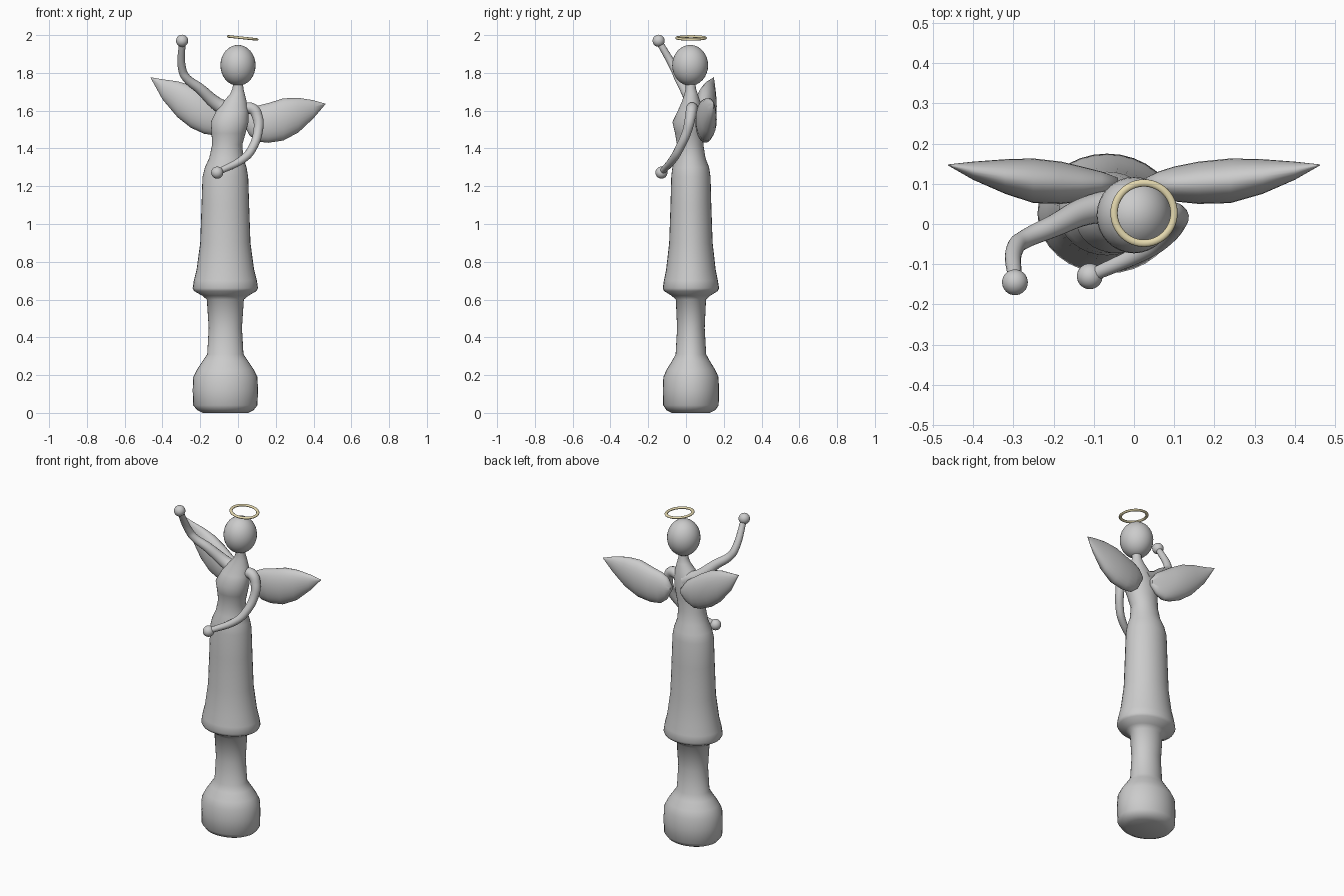
import bpy, bmesh, math

if "Cube" in bpy.data.objects:
    bpy.data.objects.remove(bpy.data.objects["Cube"])


def finish(obj, angle=60):
    bpy.ops.object.select_all(action='DESELECT')
    obj.select_set(True)
    bpy.context.view_layer.objects.active = obj
    bpy.ops.object.shade_smooth_by_angle(angle=math.radians(angle))


def loft(name, rings):
    """Skin a list of point rings and cap both ends."""
    bm = bmesh.new()
    loops = [[bm.verts.new(p) for p in ring] for ring in rings]
    n = len(loops[0])
    for a, b in zip(loops, loops[1:]):
        for i in range(n):
            j = (i + 1) % n
            bm.faces.new((a[i], a[j], b[j], b[i]))
    bm.faces.new(loops[0])
    bm.faces.new(loops[-1])
    bmesh.ops.recalc_face_normals(bm, faces=bm.faces)
    mesh = bpy.data.meshes.new(name)
    bm.to_mesh(mesh)
    bm.free()
    obj = bpy.data.objects.new(name, mesh)
    bpy.context.collection.objects.link(obj)
    finish(obj)
    return obj


def angles(n):
    return [2 * math.pi * i / n for i in range(n)]


def ball(name, loc, scale):
    bpy.ops.mesh.primitive_uv_sphere_add(segments=32, ring_count=16, radius=1, location=loc)
    obj = bpy.context.object
    obj.name = name
    obj.scale = scale
    finish(obj)


def arm(name, points):
    """Tapered tube through (x, y, z, radius) points, with a ball hand at the end."""
    curve = bpy.data.curves.new(name, 'CURVE')
    curve.dimensions = '3D'
    curve.bevel_depth = 1
    curve.bevel_resolution = 6
    curve.use_fill_caps = True
    spline = curve.splines.new('BEZIER')
    spline.bezier_points.add(len(points) - 1)
    for bp, (x, y, z, r) in zip(spline.bezier_points, points):
        bp.co = (x, y, z)
        bp.radius = r
        bp.handle_left_type = bp.handle_right_type = 'AUTO'
    obj = bpy.data.objects.new(name, curve)
    bpy.context.collection.objects.link(obj)
    bpy.ops.object.select_all(action='DESELECT')
    obj.select_set(True)
    bpy.context.view_layer.objects.active = obj
    bpy.ops.object.convert(target='MESH')
    finish(bpy.context.object)
    ball(name + "_hand", points[-1][:3], (0.032,) * 3)


# Gown and plinth: (z, centre x, radius x, centre y, radius y)
lower = [(0.0, 0.12, 0.10), (0.015, 0.15, 0.13), (0.04, 0.17, 0.147), (0.12, 0.173, 0.149),
         (0.19, 0.17, 0.146), (0.23, 0.15, 0.128), (0.275, 0.12, 0.10), (0.31, 0.096, 0.081),
         (0.45, 0.088, 0.073), (0.60, 0.098, 0.08), (0.62, 0.122, 0.102), (0.645, 0.165, 0.142),
         (0.66, 0.173, 0.149), (0.70, 0.167, 0.143), (0.76, 0.152, 0.131), (0.90, 0.133, 0.115),
         (1.10, 0.126, 0.108), (1.25, 0.121, 0.104)]
profile = [(z, -0.067, rx, 0.026, ry) for z, rx, ry in lower]
profile += [(1.30, -0.065, 0.11, 0.025, 0.097), (1.35, -0.062, 0.09, 0.023, 0.08),
            (1.42, -0.057, 0.08, 0.022, 0.07), (1.48, -0.05, 0.09, 0.016, 0.074),
            (1.54, -0.044, 0.1, 0.01, 0.082), (1.60, -0.03, 0.085, 0.022, 0.065),
            (1.65, -0.015, 0.06, 0.027, 0.048), (1.69, -0.003, 0.038, 0.027, 0.035),
            (1.72, 0.0, 0.028, 0.025, 0.027), (1.80, 0.0, 0.026, 0.022, 0.026)]
loft("gown_body", [[(cx + rx * math.cos(a), cy + ry * math.sin(a), z) for a in angles(32)]
                   for z, cx, rx, cy, ry in profile])

# Head
ball("head", (0.0, 0.022, 1.84), (0.093, 0.095, 0.108))

# Arms
arm("raised_arm", [(-0.03, 0.045, 1.595, 0.045), (-0.11, 0.035, 1.635, 0.036),
                   (-0.20, -0.005, 1.715, 0.028), (-0.275, -0.04, 1.775, 0.023),
                   (-0.293, -0.055, 1.81, 0.022), (-0.296, -0.145, 1.97, 0.017)])
arm("lowered_arm", [(0.02, 0.035, 1.605, 0.032), (0.075, 0.03, 1.61, 0.03),
                    (0.105, 0.022, 1.56, 0.028), (0.106, 0.005, 1.49, 0.025),
                    (0.075, -0.035, 1.40, 0.023), (0.04, -0.06, 1.355, 0.022),
                    (-0.11, -0.13, 1.272, 0.016)])

# Wings: (x, z low, z high, y low, y high)
depth = [(0.085, 0.115), (0.068, 0.13), (0.056, 0.143), (0.05, 0.155),
         (0.052, 0.163), (0.075, 0.161), (0.11, 0.155), (0.146, 0.148)]
right = [(0.03, 1.53, 1.56), (0.06, 1.47, 1.605), (0.10, 1.437, 1.625), (0.16, 1.43, 1.64),
         (0.24, 1.442, 1.665), (0.32, 1.485, 1.668), (0.40, 1.56, 1.655), (0.463, 1.634, 1.637)]
left = [(-0.04, 1.53, 1.57), (-0.08, 1.49, 1.625), (-0.13, 1.47, 1.66), (-0.18, 1.478, 1.695),
        (-0.25, 1.51, 1.735), (-0.32, 1.565, 1.755), (-0.40, 1.66, 1.766), (-0.463, 1.774, 1.777)]
for name, stations in (("right_wing", right), ("left_wing", left)):
    loft(name, [[(x, (y0 + y1) / 2 + (y1 - y0) / 2 * math.cos(a),
                  (z0 + z1) / 2 + (z1 - z0) / 2 * math.sin(a)) for a in angles(24)]
                for (x, z0, z1), (y0, y1) in zip(stations, depth)])

# Halo
bpy.ops.mesh.primitive_torus_add(major_radius=0.075, minor_radius=0.009, major_segments=48,
                                 minor_segments=12, location=(0.025, 0.027, 1.985),
                                 rotation=(0, math.radians(6), 0))
halo = bpy.context.object
halo.name = "halo"
halo.scale.z = 0.75
gold = bpy.data.materials.new("pale_gold")
gold.diffuse_color = (0.79, 0.70, 0.43, 1)
gold.use_nodes = True
gold.node_tree.nodes["Principled BSDF"].inputs["Base Color"].default_value = gold.diffuse_color
halo.data.materials.append(gold)
finish(halo)
